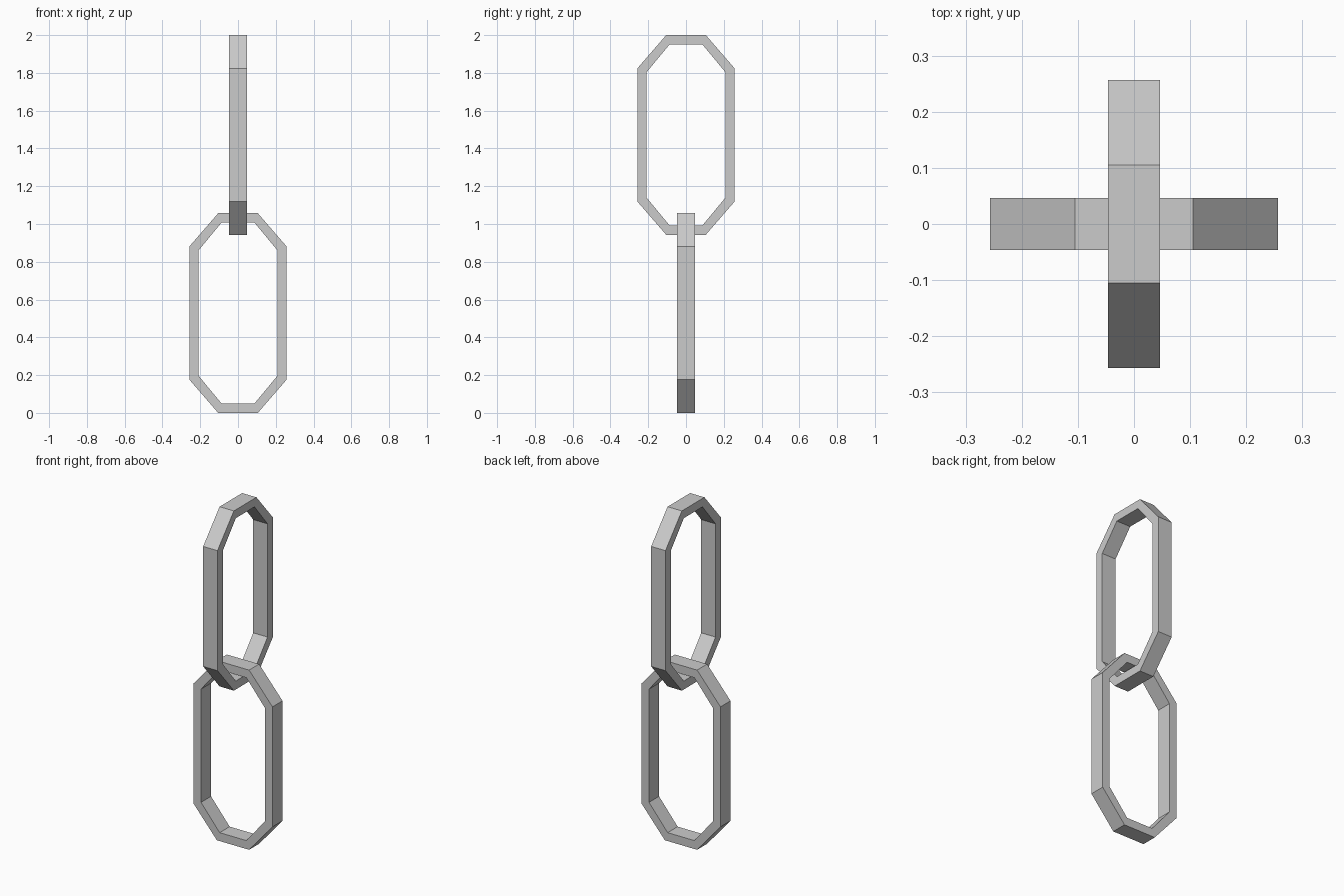
import bpy, bmesh
from math import radians

if "Cube" in bpy.data.objects:
    bpy.data.objects.remove(bpy.data.objects["Cube"])

HEIGHT = 1.057      # outer height of one link
HALF_T = 0.0465     # half thickness of the bar
# Quarter profiles (half width, height from link centre), outer and inner
OUTER = [(0.105, 0.5285), (0.257, 0.353)]
INNER = [(0.087, 0.479), (0.208, 0.333)]


def octagon(quarter):
    """Mirror two corner points into a closed eight-sided loop."""
    a, b = quarter
    right = [a, b, (b[0], -b[1]), (a[0], -a[1])]
    return right + [(-x, z) for x, z in reversed(right)]


def make_link(name, centre_z, turn):
    bm = bmesh.new()
    # Four loops around the rectangular bar section
    sections = [(OUTER, -HALF_T), (OUTER, HALF_T), (INNER, HALF_T), (INNER, -HALF_T)]
    loops = [[bm.verts.new((x, y, z)) for x, z in octagon(q)] for q, y in sections]
    for k in range(4):
        p, q = loops[k], loops[(k + 1) % 4]
        for i in range(8):
            j = (i + 1) % 8
            bm.faces.new((p[i], p[j], q[j], q[i]))
    bmesh.ops.recalc_face_normals(bm, faces=bm.faces)
    mesh = bpy.data.meshes.new(name)
    bm.to_mesh(mesh)
    bm.free()
    obj = bpy.data.objects.new(name, mesh)
    obj.location.z = centre_z
    obj.rotation_euler.z = radians(turn)
    bpy.context.collection.objects.link(obj)
    return obj


# Two interlocked links, the upper one turned a quarter
make_link("lower_link", HEIGHT / 2, 0)
make_link("upper_link", 2 - HEIGHT / 2, 90)
